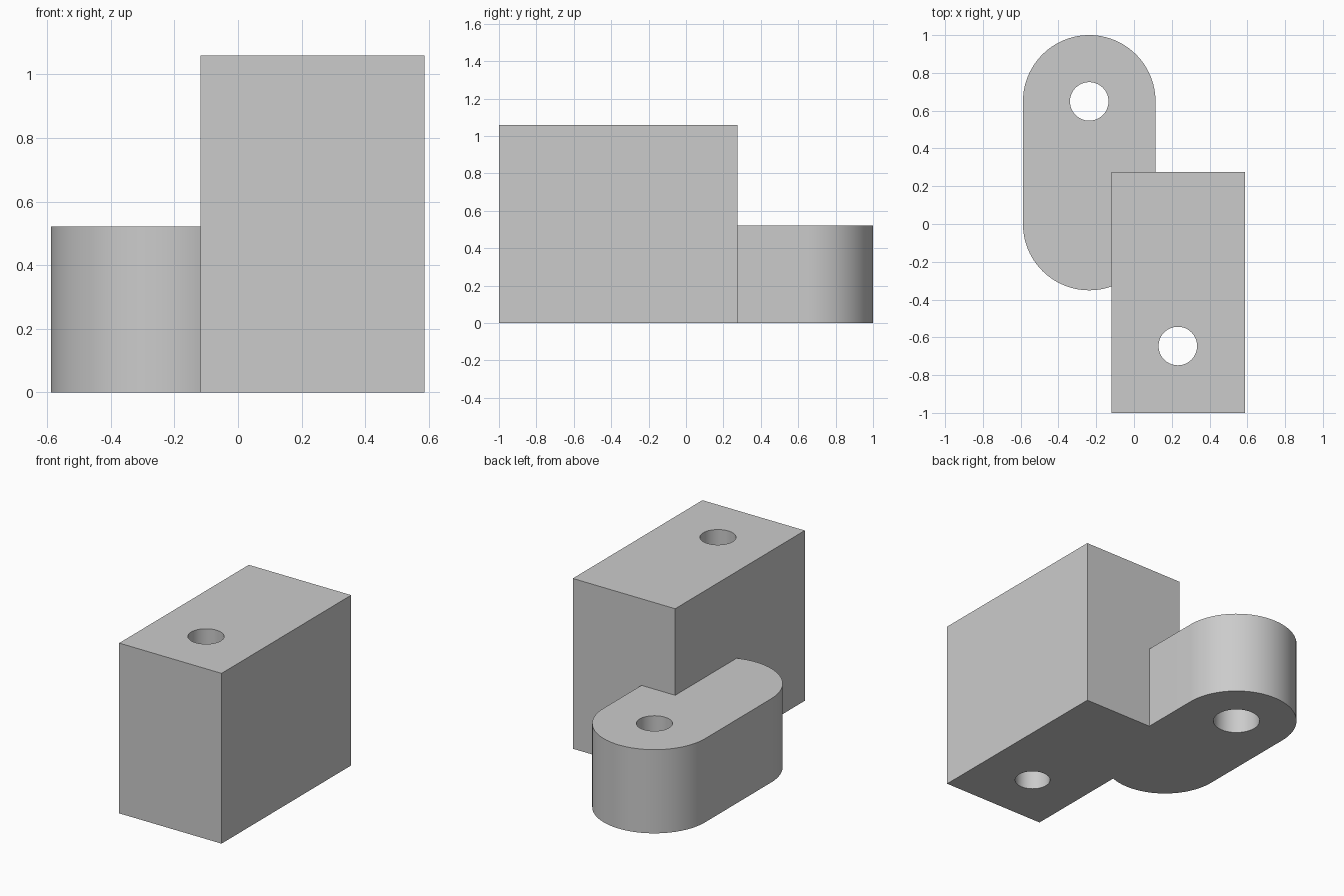
import bpy, bmesh, math

if "Cube" in bpy.data.objects:
    bpy.data.objects.remove(bpy.data.objects["Cube"])

HOLE_R = 0.102
ARM_X, ARM_R, ARM_H = -0.237, 0.351, 0.521
ARM_BACK, ARM_FRONT = 0.649, 0.0
BLOCK_H = 1.06

grey = bpy.data.materials.new("light grey")
grey.diffuse_color = (0.6, 0.6, 0.6, 1)
grey.use_nodes = True
grey.node_tree.nodes["Principled BSDF"].inputs["Base Color"].default_value = grey.diffuse_color


def prism(name, outline, z0, z1):
    """Extrude a counter-clockwise outline from z0 to z1."""
    bm = bmesh.new()
    low = [bm.verts.new((x, y, z0)) for x, y in outline]
    high = [bm.verts.new((x, y, z1)) for x, y in outline]
    bm.faces.new(low[::-1])
    bm.faces.new(high)
    n = len(outline)
    for i in range(n):
        j = (i + 1) % n
        bm.faces.new((low[i], low[j], high[j], high[i]))
    mesh = bpy.data.meshes.new(name)
    bm.to_mesh(mesh)
    bm.free()
    mesh.materials.append(grey)
    ob = bpy.data.objects.new(name, mesh)
    bpy.context.collection.objects.link(ob)
    return ob


def arc(x, y, r, start, end, n):
    return [(x + r * math.cos(a), y + r * math.sin(a))
            for a in (start + (end - start) * i / n for i in range(n + 1))]


def circle(x, y, r, n=64):
    return arc(x, y, r, 0, math.tau, n)[:-1]


def combine(target, other, operation):
    """Apply a boolean and discard the helper object."""
    mod = target.modifiers.new(operation.lower(), 'BOOLEAN')
    mod.operation, mod.object, mod.solver = operation, other, 'EXACT'
    bpy.context.view_layer.objects.active = target
    bpy.ops.object.modifier_apply(modifier=mod.name)
    bpy.data.objects.remove(other, do_unlink=True)


# Tall rectangular block joined with the low round-ended arm
body = prism("bracket_body", [(-0.118, -1), (0.587, -1), (0.587, 0.275), (-0.118, 0.275)], 0, BLOCK_H)
arm = prism("round_arm",
            arc(ARM_X, ARM_BACK, ARM_R, 0, math.pi, 48)
            + arc(ARM_X, ARM_FRONT, ARM_R, math.pi, math.tau, 48), 0, ARM_H)
combine(body, arm, 'UNION')

# Through holes, and a wider bore under the arm
for x, y, r, top in ((0.232, -0.646, HOLE_R, 1.3),
                     (ARM_X, ARM_BACK, HOLE_R, 0.8),
                     (ARM_X, ARM_BACK, 0.135, 0.26)):
    combine(body, prism("hole_cutter", circle(x, y, r), -0.2, top), 'DIFFERENCE')

# Smooth the round walls, keep edges crisp
bpy.ops.object.select_all(action='DESELECT')
body.select_set(True)
bpy.context.view_layer.objects.active = body
bpy.ops.object.shade_smooth_by_angle(angle=math.radians(30))
